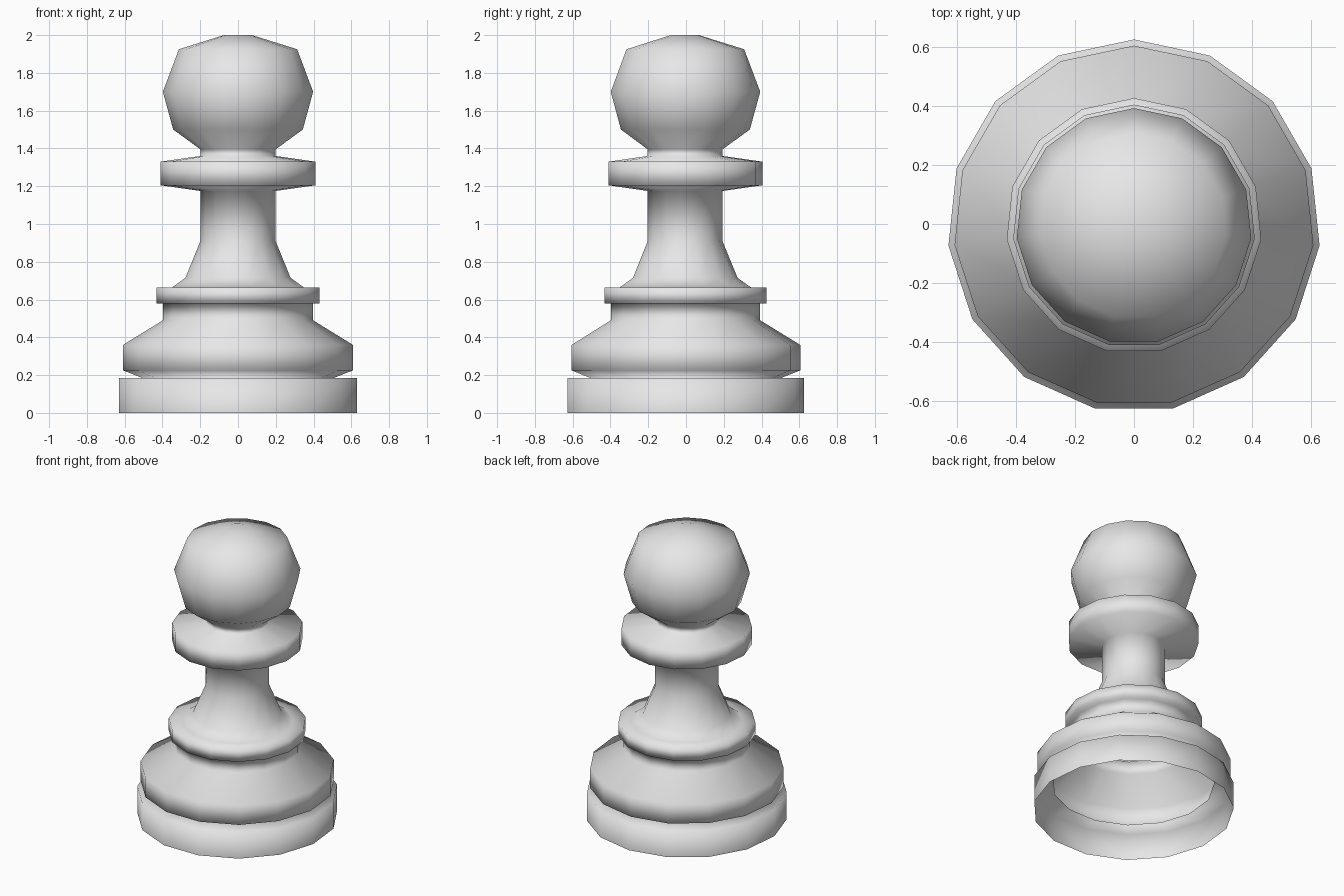
import bpy, bmesh
from math import sin, cos, tau

if "Cube" in bpy.data.objects:
    bpy.data.objects.remove(bpy.data.objects["Cube"])

SIDES = 15
CENTRE_Y = -0.007  # odd side count: centres the outline on y = 0

grey = bpy.data.materials.new("light grey")
grey.use_nodes = True
grey.diffuse_color = (0.8, 0.8, 0.8, 1)
grey.node_tree.nodes["Principled BSDF"].inputs["Base Color"].default_value = (0.8, 0.8, 0.8, 1)

# Profile sections as (radius, height), from the open foot upwards
foot = [(0.633, 0), (0.633, 0.185), (0.51, 0.185)]
belly = [(0.612, 0.225), (0.612, 0.36), (0.4, 0.49), (0.4, 0.58)]
lower_ring = [(0.434, 0.58), (0.434, 0.665), (0.35, 0.665)]
stem = [(0.28, 0.715), (0.2, 0.91), (0.2, 1.175)]
collar = [(0.412, 1.205), (0.412, 1.33), (0.2, 1.36)]
head = [(0.2, 1.395), (0.345, 1.5), (0.4, 1.7), (0.315, 1.925), (0.075, 2)]


def lathe(name, profile):
    """Turn the profile into a smooth shell, open below and capped on top."""
    bm = bmesh.new()
    rings = []
    for r, z in profile:
        rings.append([bm.verts.new((r * sin(-tau * i / SIDES),
                                    r * cos(tau * i / SIDES) + CENTRE_Y, z))
                      for i in range(SIDES)])
    for low, high in zip(rings, rings[1:]):
        for i in range(SIDES):
            j = (i + 1) % SIDES
            bm.faces.new((low[i], low[j], high[j], high[i]))
    bm.faces.new(rings[-1])
    for f in bm.faces:
        f.smooth = True
    mesh = bpy.data.meshes.new(name)
    bm.to_mesh(mesh)
    bm.free()
    mesh.materials.append(grey)
    obj = bpy.data.objects.new(name, mesh)
    bpy.context.collection.objects.link(obj)
    return obj


# One continuous turned shell, so the shading flows across the sections
lathe("turned_game_piece", foot + belly + lower_ring + stem + collar + head)
